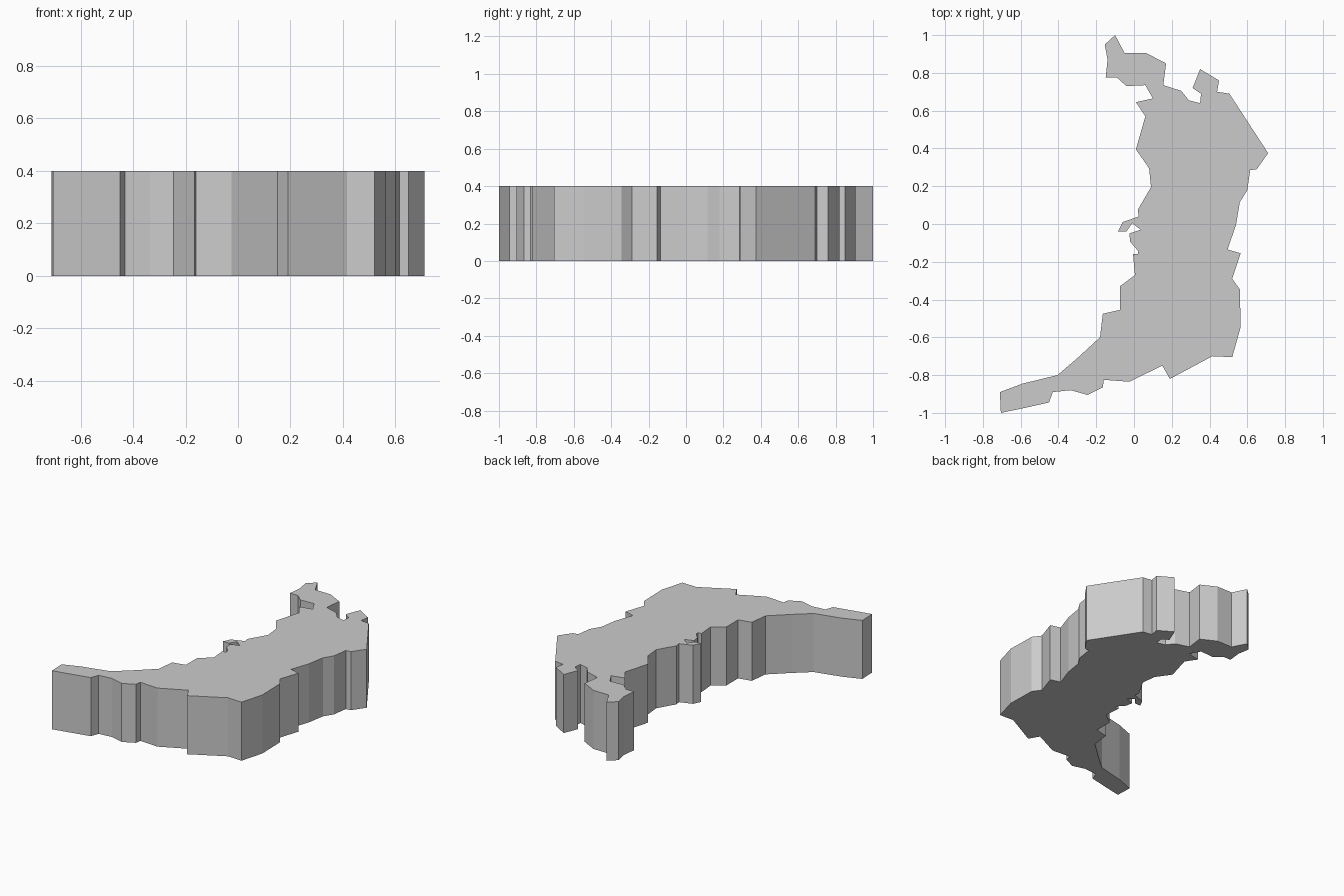
import bpy
import bmesh

HEIGHT = 0.40

# Northern tip and its two small headlands
north_edge = [
    (-0.10, 1.0), (-0.05, 0.905), (0.065, 0.905), (0.17, 0.85), (0.155, 0.735),
    (0.25, 0.705), (0.29, 0.655), (0.35, 0.64), (0.355, 0.69), (0.31, 0.72),
    (0.35, 0.82), (0.45, 0.76), (0.44, 0.70), (0.505, 0.69)]

# Long right-hand side
east_edge = [
    (0.71, 0.375), (0.65, 0.29), (0.615, 0.285), (0.60, 0.18), (0.56, 0.115),
    (0.54, -0.005), (0.495, -0.135), (0.565, -0.155), (0.52, -0.29),
    (0.56, -0.345), (0.565, -0.545), (0.52, -0.705)]

# Front side running out to the tapering tail
south_edge = [
    (0.415, -0.70), (0.19, -0.82), (0.15, -0.75), (-0.025, -0.835),
    (-0.16, -0.825), (-0.165, -0.865), (-0.245, -0.905), (-0.335, -0.88),
    (-0.43, -0.89), (-0.45, -0.945), (-0.585, -0.975), (-0.705, -1.0)]

# Left side, with the little hook near the middle
west_edge = [
    (-0.71, -0.89), (-0.59, -0.845), (-0.405, -0.80), (-0.30, -0.71),
    (-0.18, -0.60), (-0.165, -0.475), (-0.075, -0.455), (-0.075, -0.33),
    (0.005, -0.27), (-0.005, -0.16), (0.02, -0.16), (0.02, -0.14),
    (-0.02, -0.095), (-0.025, -0.05), (0.035, -0.03), (-0.01, 0.005),
    (-0.04, -0.04), (-0.085, -0.04), (-0.06, 0.01), (0.025, 0.04),
    (0.02, 0.075), (0.09, 0.195), (0.08, 0.295), (0.01, 0.395), (0.06, 0.57),
    (0.01, 0.645), (0.10, 0.665), (0.06, 0.735), (-0.04, 0.73),
    (-0.09, 0.775), (-0.15, 0.775), (-0.14, 0.87), (-0.155, 0.95)]


def extrude_outline(name, outline, height):
    bm = bmesh.new()
    base = bm.faces.new([bm.verts.new((x, y, 0)) for x, y in outline])
    result = bmesh.ops.extrude_face_region(bm, geom=[base], use_keep_orig=True)
    top = [v for v in result["geom"] if isinstance(v, bmesh.types.BMVert)]
    bmesh.ops.translate(bm, verts=top, vec=(0, 0, height))
    bmesh.ops.recalc_face_normals(bm, faces=bm.faces)
    mesh = bpy.data.meshes.new(name)
    bm.to_mesh(mesh)
    bm.free()
    obj = bpy.data.objects.new(name, mesh)
    bpy.context.collection.objects.link(obj)
    return obj


# One flat-topped slab with vertical walls
extrude_outline("region_slab", north_edge + east_edge + south_edge + west_edge, HEIGHT)
